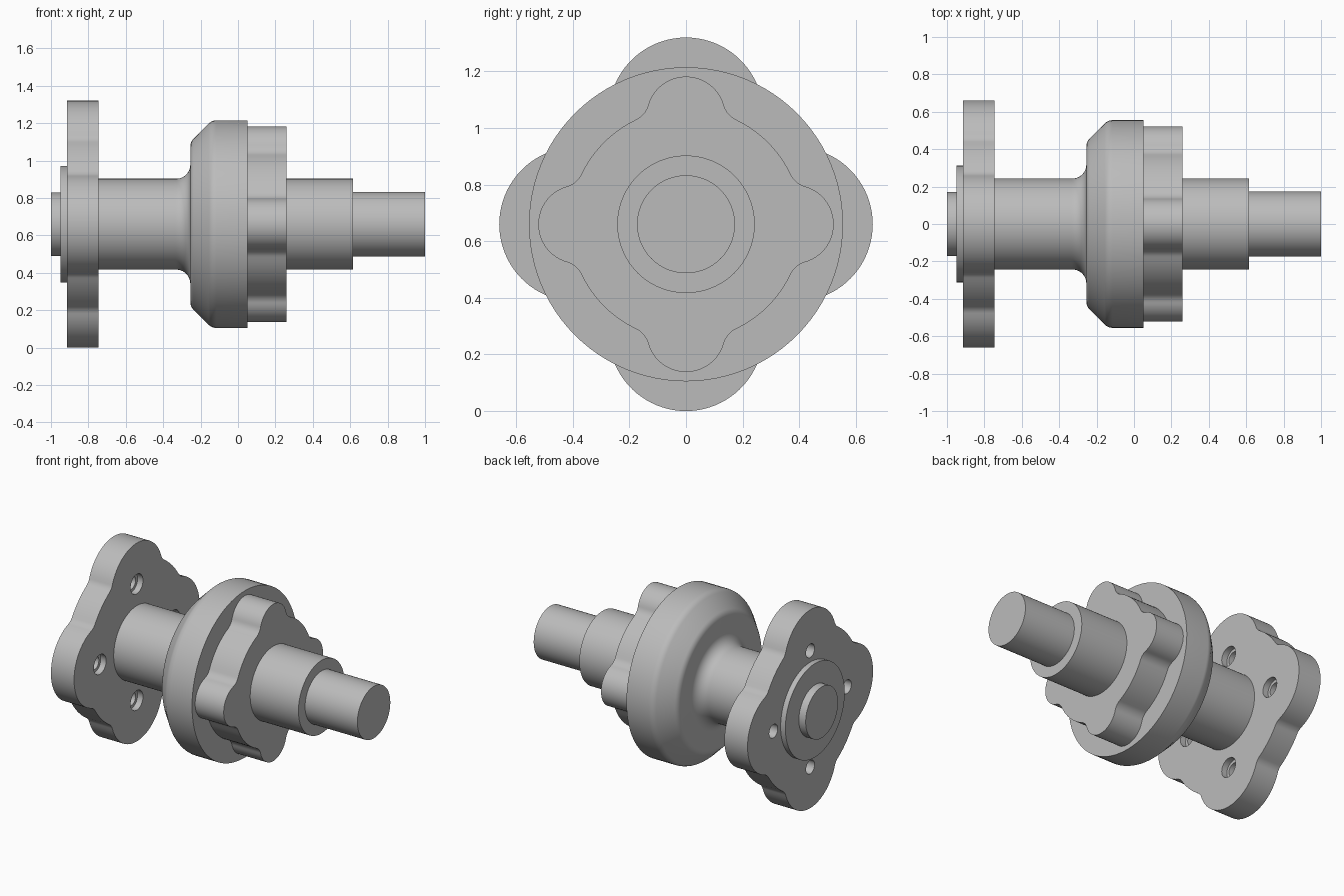
import bpy, bmesh, math
from mathutils import Vector

if "Cube" in bpy.data.objects:
    bpy.data.objects.remove(bpy.data.objects["Cube"], do_unlink=True)

AXIS_Z = 0.66      # height of the shaft axis
SEGS = 96

steel = bpy.data.materials.new("grey_steel")
steel.use_nodes = True
GREY = (0.5, 0.5, 0.5, 1.0)
steel.diffuse_color = GREY
steel.node_tree.nodes["Principled BSDF"].inputs["Base Color"].default_value = GREY


def finish(name, bm):
    bmesh.ops.recalc_face_normals(bm, faces=bm.faces)
    mesh = bpy.data.meshes.new(name)
    bm.to_mesh(mesh)
    bm.free()
    mesh.materials.append(steel)
    obj = bpy.data.objects.new(name, mesh)
    bpy.context.collection.objects.link(obj)
    obj.location.z = AXIS_Z
    return obj


def shade(obj):
    bpy.ops.object.select_all(action='DESELECT')
    obj.select_set(True)
    bpy.context.view_layer.objects.active = obj
    bpy.ops.object.shade_smooth_by_angle(angle=math.radians(30))


def arc(cx, cy, r, a0, a1, n):
    """Points on an arc, angles in degrees."""
    angles = [math.radians(a0 + (a1 - a0) * i / n) for i in range(n + 1)]
    return [(cx + r * math.cos(a), cy + r * math.sin(a)) for a in angles]


def lathe(name, profile, segs=SEGS, centre=(0, 0)):
    """Turn (x, radius) points around the x axis and cap both ends."""
    bm = bmesh.new()
    rings = []
    for x, r in profile:
        rings.append([bm.verts.new((x, centre[0] + r * math.cos(math.tau * i / segs),
                                    centre[1] + r * math.sin(math.tau * i / segs)))
                      for i in range(segs)])
    for a, b in zip(rings, rings[1:]):
        for i in range(segs):
            j = (i + 1) % segs
            bm.faces.new((a[i], a[j], b[j], b[i]))
    bm.faces.new(rings[0])
    bm.faces.new(rings[-1])
    return finish(name, bm)


def lobed_outline(base, lobe_dist, lobe_r, fillet):
    """Disc with four round lobes, blended by concave fillets."""
    d = base + fillet
    t = math.acos((d * d + lobe_dist ** 2 - (lobe_r + fillet) ** 2) / (2 * d * lobe_dist))
    fx, fy = d * math.cos(t), d * math.sin(t)
    to_lobe = math.degrees(math.atan2(fy, fx - lobe_dist))
    deg = math.degrees(t)
    # from the lobe tip to the next diagonal, then mirrored
    half = arc(lobe_dist, 0, lobe_r, 0, to_lobe, 16)
    half += arc(fx, fy, fillet, 180 + to_lobe, 180 + deg, 8)[1:]
    half += arc(0, 0, base, deg, 45, 5)[1:]
    quarter = half + [(y, x) for x, y in reversed(half[1:-1])]
    points = []
    for k in range(4):
        c, s = round(math.cos(k * math.pi / 2)), round(math.sin(k * math.pi / 2))
        points += [(x * c - y * s, x * s + y * c) for x, y in quarter]
    return points


def plate(name, outline, x0, x1):
    bm = bmesh.new()
    face = bm.faces.new([bm.verts.new((x0, y, z)) for y, z in outline])
    grown = bmesh.ops.extrude_face_region(bm, geom=[face], use_keep_orig=True)
    verts = [g for g in grown["geom"] if isinstance(g, bmesh.types.BMVert)]
    bmesh.ops.translate(bm, verts=verts, vec=Vector((x1 - x0, 0, 0)))
    return finish(name, bm)


# Turned shaft sections
bell = [(-0.34, 0.243)]
bell += arc(-0.33, 0.318, 0.075, 270, 360, 12)         # fillet at the neck
bell += arc(-0.195, 0.415, 0.06, 180, 135, 6)          # rounded shoulder
bell += arc(-0.115, 0.495, 0.06, 135, 90, 6)
bell += [(0.05, 0.555)]
sections = {
    "rear_pilot": [(-1.0, 0.17), (-0.95, 0.17)],
    "rear_collar": [(-0.95, 0.312), (-0.915, 0.312)],
    "main_shaft": [(-0.745, 0.243), (-0.34, 0.243)],
    "bell_housing": bell,
    "front_sleeve": [(0.26, 0.243), (0.615, 0.243)],
    "front_stub": [(0.615, 0.173), (1.0, 0.173)],
}
for part, profile in sections.items():
    shade(lathe(part, profile))

# Small lobed hub in front of the bell
shade(plate("lobed_hub", lobed_outline(0.41, 0.383, 0.139, 0.08), 0.05, 0.26))

# Large lobed flange with four counterbored bolt holes
flange = plate("mounting_flange", lobed_outline(0.525, 0.387, 0.273, 0.08), -0.915, -0.745)
cutters = []
hole = [(-1.0, 0.045), (-0.785, 0.045), (-0.785, 0.065), (-0.7, 0.065)]
for k in range(4):
    a = k * math.pi / 2
    cutter = lathe("bolt_hole_cutter", hole, 32, (0.387 * math.cos(a), 0.387 * math.sin(a)))
    cutter.hide_render = True
    cutters.append(cutter)
    mod = flange.modifiers.new("bolt_hole", 'BOOLEAN')
    mod.operation = 'DIFFERENCE'
    mod.solver = 'EXACT'
    mod.object = cutter
bpy.ops.object.select_all(action='DESELECT')
flange.select_set(True)
bpy.context.view_layer.objects.active = flange
for mod in list(flange.modifiers):
    bpy.ops.object.modifier_apply(modifier=mod.name)
for cutter in cutters:
    bpy.data.objects.remove(cutter, do_unlink=True)
shade(flange)
